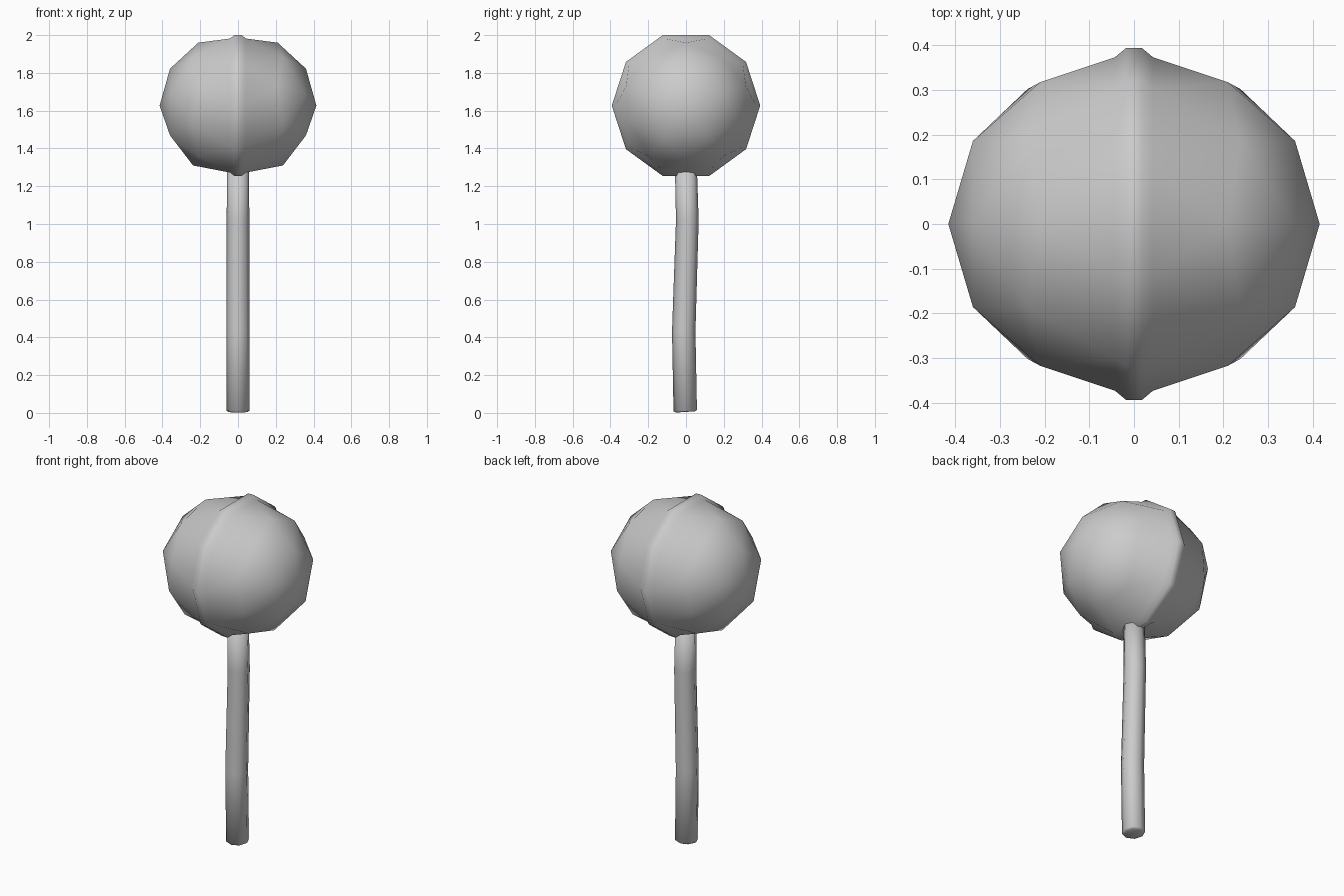
import bpy, bmesh
from math import sin, cos, pi

if "Cube" in bpy.data.objects:
    bpy.data.objects.remove(bpy.data.objects["Cube"])

CENTRE_Z = 1.627


def finish(name, bm):
    bmesh.ops.recalc_face_normals(bm, faces=bm.faces)
    mesh = bpy.data.meshes.new(name)
    bm.to_mesh(mesh)
    bm.free()
    for p in mesh.polygons:
        p.use_smooth = True
    ob = bpy.data.objects.new(name, mesh)
    bpy.context.collection.objects.link(ob)
    return ob


# Candy ball: half a low-poly icosphere with its pole on x, plus a raised seam band
bm = bmesh.new()


def ring(n, spec, offset=0.0):
    verts = []
    for i in range(n):
        x, r = spec[i % len(spec)]
        a = 2 * pi * i / n + offset
        verts.append(bm.verts.new((x, r * sin(a), CENTRE_Z + r * cos(a))))
    return verts


pole = bm.verts.new((0.415, 0, CENTRE_Z))
inner = ring(5, [(0.36, 0.195)])
middle = ring(10, [(0.21, 0.333), (0.238, 0.317)])
shoulder = ring(10, [(0.042, 0.373)], pi / 10)
ridge = ring(10, [(0.018, 0.393)], pi / 10)
seam = ring(10, [(0.0, 0.393)], pi / 10)
for k in range(5):
    b0, b1 = inner[k], inner[(k + 1) % 5]
    c0, c1, c2 = (middle[(2 * k + j) % 10] for j in range(3))
    for f in ((pole, b0, b1), (b0, c0, c1), (b0, c1, b1), (b1, c1, c2)):
        bm.faces.new(f)
for k in range(10):
    n = (k + 1) % 10
    bm.faces.new((middle[k], shoulder[k], middle[n]))
    bm.faces.new((middle[n], shoulder[k], shoulder[n]))
    bm.faces.new((shoulder[k], ridge[k], ridge[n], shoulder[n]))
    bm.faces.new((ridge[k], seam[k], seam[n], ridge[n]))
ball = finish("candy_ball", bm)
ball.modifiers.new("mirror", 'MIRROR').use_clip = True

# Stick: slightly bent eight-sided rod with a softened foot (z, y offset, radius, tilt)
bm = bmesh.new()
path = [(0.005, -0.003, 0.05, 0.06), (0.012, -0.004, 0.062, 0.06),
        (0.43, -0.012, 0.062, 0.0), (1.02, 0.007, 0.06, 0.0),
        (1.32, -0.001, 0.058, 0.0)]
N = 8
loops = []
for z, y, r, tilt in path:
    loops.append([bm.verts.new((r * cos(2 * pi * i / N), y + r * sin(2 * pi * i / N),
                                z + tilt * r * sin(2 * pi * i / N)))
                  for i in range(N)])
for lo, hi in zip(loops, loops[1:]):
    for i in range(N):
        j = (i + 1) % N
        bm.faces.new((lo[i], lo[j], hi[j], hi[i]))
bm.faces.new(loops[0])
bm.faces.new(loops[-1])
finish("stick", bm)
